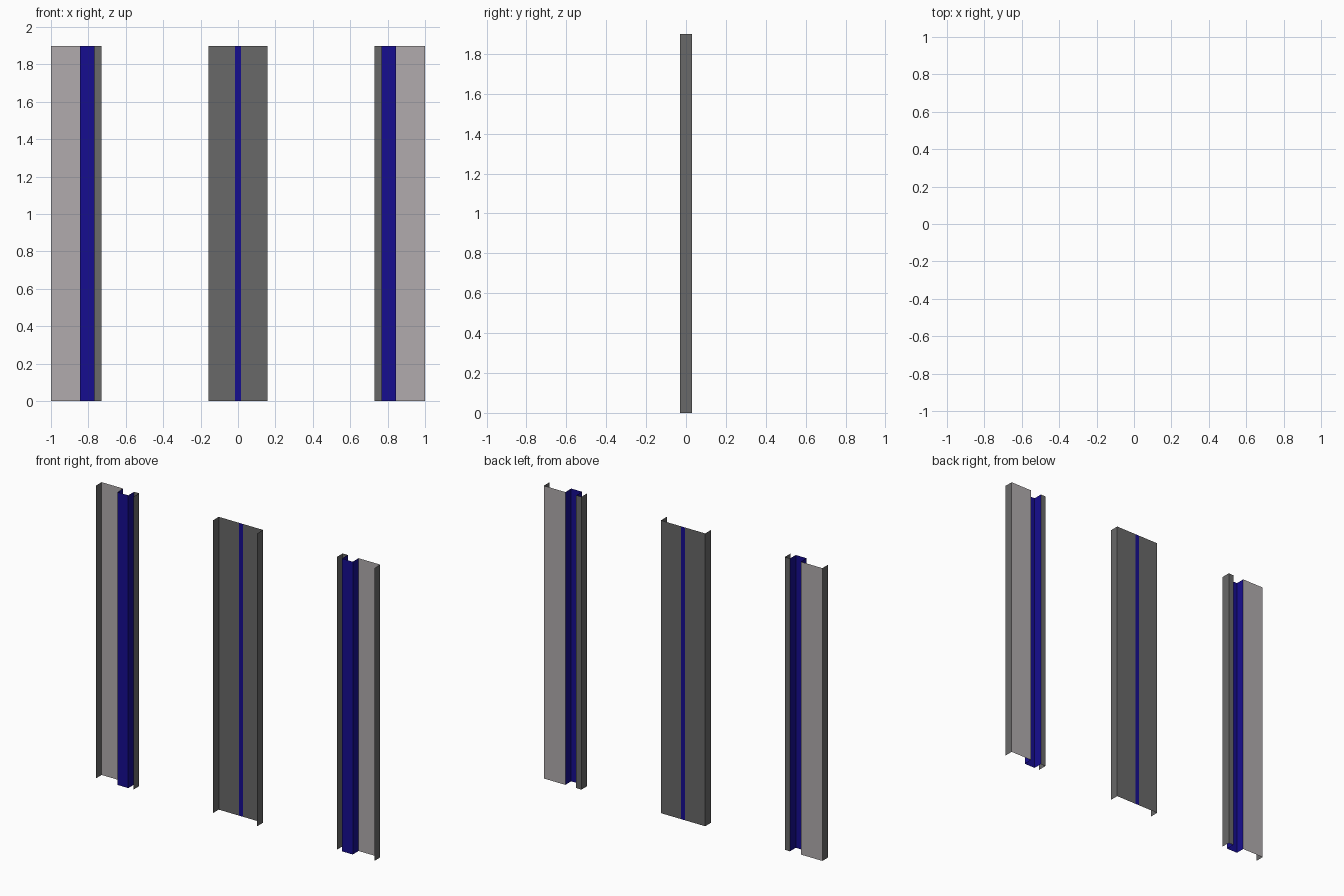
import bpy

if "Cube" in bpy.data.objects:
    bpy.data.objects.remove(bpy.data.objects["Cube"])

H = 1.9            # panel height
F, B = -0.03, 0.03  # front and back planes


def material(name, rgb):
    m = bpy.data.materials.new(name)
    m.diffuse_color = (*rgb, 1.0)
    m.use_nodes = True
    m.node_tree.nodes["Principled BSDF"].inputs["Base Color"].default_value = m.diffuse_color
    return m


dark = material("dark_grey", (0.14, 0.14, 0.14))
light = material("light_grey", (0.44, 0.41, 0.42))
blue = material("blue", (0.008, 0.004, 0.28))


def sheet(name, profile, mat, side=1):
    """Thin open sheet: a plan profile raised to the full height."""
    n = len(profile)
    verts = [(side * x, y, z) for z in (0, H) for x, y in profile]
    faces = [(i, i + 1, n + i + 1, n + i) for i in range(n - 1)]
    if side < 0:
        faces = [f[::-1] for f in faces]
    me = bpy.data.meshes.new(name)
    me.from_pydata(verts, [], faces)
    me.materials.append(mat)
    ob = bpy.data.objects.new(name, me)
    bpy.context.collection.objects.link(ob)


# Outer panels, mirrored: side lips, light face, raised blue rib, narrow dark strip
for label, s in (("left", -1), ("right", 1)):
    sheet(label + "_inner_strip", [(0.73, F), (0.73, B), (0.767, B)], dark, s)
    sheet(label + "_rib", [(0.767, B), (0.767, F), (0.845, F), (0.845, B)], blue, s)
    sheet(label + "_face", [(0.845, B), (1, B)], light, s)
    sheet(label + "_outer_lip", [(1, B), (1, F)], dark, s)

# Centre panel: two lipped halves with a flush blue stripe between them
for label, s in (("left", -1), ("right", 1)):
    sheet("centre_half_" + label, [(0.015, B), (0.159, B), (0.159, F)], dark, s)
sheet("centre_stripe", [(-0.015, B), (0.015, B)], blue)
